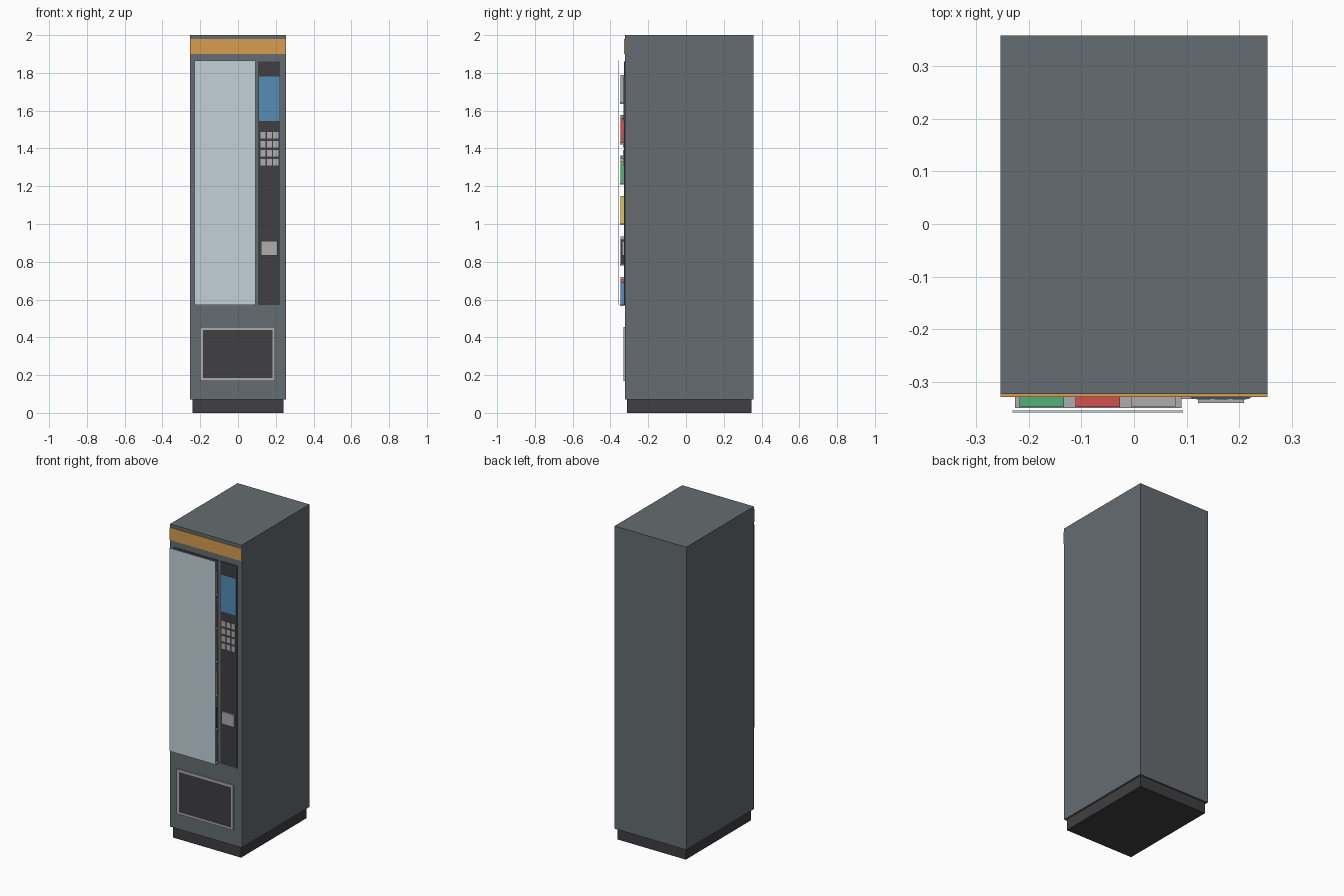
import bpy, bmesh

if "Cube" in bpy.data.objects:
    bpy.data.objects.remove(bpy.data.objects["Cube"])


def material(name, rgb):
    m = bpy.data.materials.new(name)
    m.diffuse_color = (*rgb, 1)
    m.use_nodes = True
    m.node_tree.nodes["Principled BSDF"].inputs["Base Color"].default_value = m.diffuse_color
    return m


STEEL = material("steel", (0.13, 0.15, 0.16))
DARK = material("dark", (0.05, 0.05, 0.055))
SILVER = material("silver", (0.42, 0.42, 0.43))
ORANGE = material("orange", (0.68, 0.34, 0.08))
GLASS = material("glass", (0.55, 0.64, 0.69))
BLUE_SCREEN = material("screen_blue", (0.09, 0.27, 0.47))
RED = material("red", (0.65, 0.08, 0.08))
GREEN = material("green", (0.08, 0.45, 0.2))
YELLOW = material("yellow", (0.75, 0.55, 0.08))
BLUE = material("blue", (0.1, 0.25, 0.6))


def boxes(name, mat, *ranges):
    """One object from boxes given as (x0, x1, y0, y1, z0, z1)."""
    bm = bmesh.new()
    for x0, x1, y0, y1, z0, z1 in ranges:
        verts = bmesh.ops.create_cube(bm, size=1)["verts"]
        bmesh.ops.scale(bm, vec=(x1 - x0, y1 - y0, z1 - z0), verts=verts)
        bmesh.ops.translate(bm, vec=((x0 + x1) / 2, (y0 + y1) / 2, (z0 + z1) / 2), verts=verts)
    mesh = bpy.data.meshes.new(name)
    bm.to_mesh(mesh)
    bm.free()
    mesh.materials.append(mat)
    obj = bpy.data.objects.new(name, mesh)
    bpy.context.collection.objects.link(obj)
    return obj


FRONT = -0.323

# Cabinet, plinth and header band
boxes("cabinet", STEEL, (-0.253, 0.253, FRONT, 0.358, 0.07, 2.0))
boxes("plinth", DARK, (-0.241, 0.241, -0.313, 0.346, 0, 0.07))
boxes("header_band", ORANGE, (-0.253, 0.253, -0.328, FRONT, 1.90, 1.98))

# Display window: dark backing, shelves and glass sheet
boxes("display_backing", DARK, (-0.226, 0.09, -0.326, FRONT, 0.575, 1.86))
shelf_tops = [1.645 - 0.214 * i for i in range(6)]
boxes("shelves", SILVER, *[(-0.226, 0.09, -0.349, -0.326, z - 0.009, z) for z in shelf_tops])
boxes("glass_front", GLASS, (-0.231, 0.093, -0.358, -0.354, 0.57, 1.865))

# Products, three per shelf
rows = [(GREEN, RED, SILVER), (YELLOW, GREEN, RED), (BLUE, YELLOW, GREEN),
        (DARK, BLUE, YELLOW), (RED, SILVER, DARK), (SILVER, RED, BLUE)]
heights = (0.145, 0.13, 0.115)
for r, (z, colours) in enumerate(zip(shelf_tops, rows)):
    for c, mat in enumerate(colours):
        x = -0.175 + 0.106 * c
        h = heights[(r + c + 1) % 3]
        boxes(f"product_{r + 1}_{c + 1}", mat, (x - 0.042, x + 0.042, -0.347, -0.326, z, z + h))

# Control panel with screen, keypad and coin unit
boxes("control_panel", DARK, (0.107, 0.223, -0.329, FRONT, 0.57, 1.86))
boxes("screen", BLUE_SCREEN, (0.111, 0.219, -0.332, -0.329, 1.545, 1.78))
keys = []
for row in range(4):
    for col in range(3):
        x, z = 0.132 + 0.034 * col, 1.327 + 0.0475 * row
        keys.append((x - 0.0135, x + 0.0135, -0.333, -0.329, z - 0.018, z + 0.018))
boxes("keypad_keys", SILVER, *keys)
boxes("coin_unit", SILVER, (0.121, 0.209, -0.340, -0.329, 0.832, 0.91))

# Pickup hatch with a raised frame
boxes("pickup_hatch", DARK, (-0.185, 0.183, -0.328, FRONT, 0.185, 0.44))
boxes("pickup_frame", SILVER,
      (-0.2, 0.197, -0.332, FRONT, 0.17, 0.185),
      (-0.2, 0.197, -0.332, FRONT, 0.44, 0.455),
      (-0.2, -0.185, -0.332, FRONT, 0.185, 0.44),
      (0.183, 0.197, -0.332, FRONT, 0.185, 0.44))
